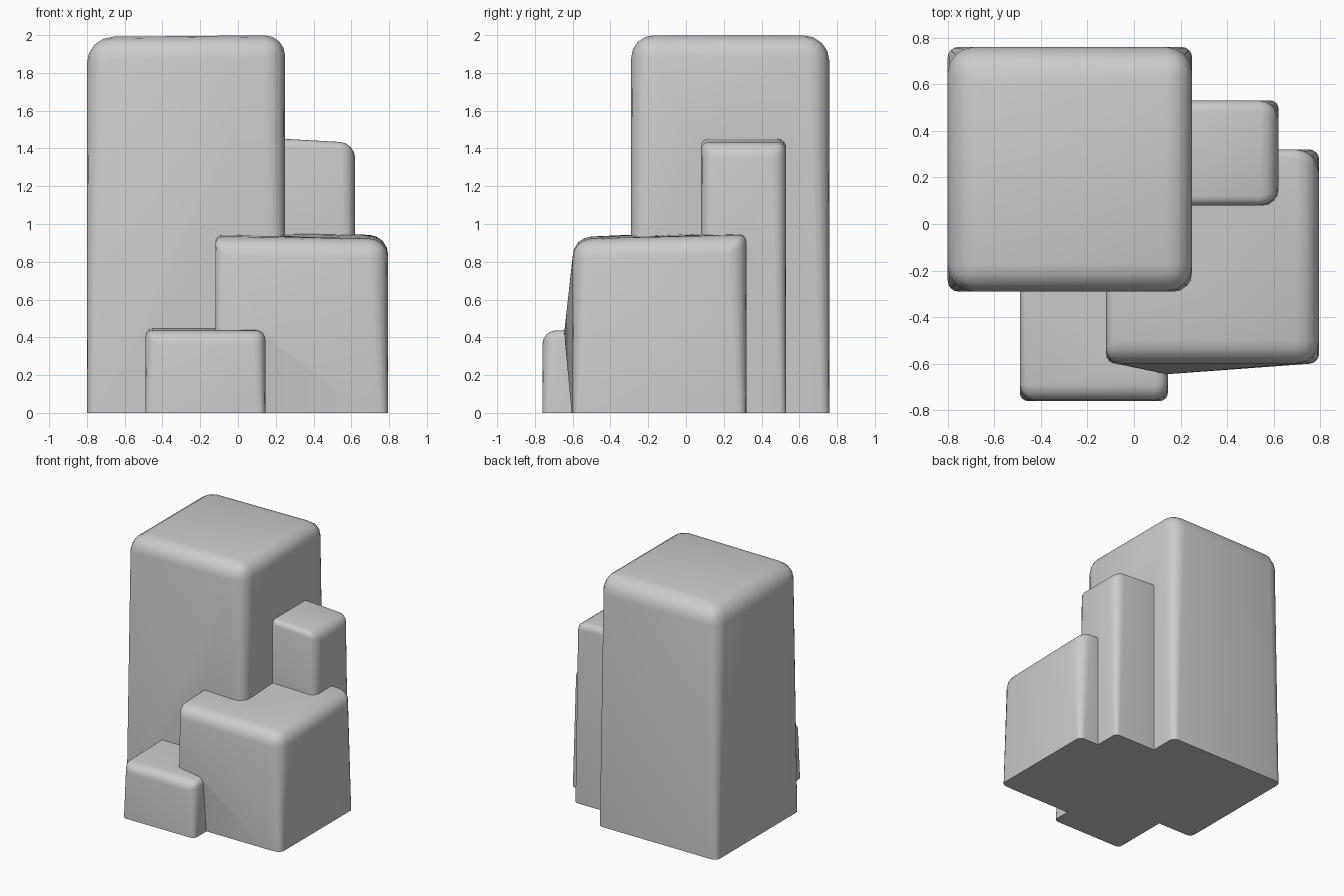
import bpy, bmesh
from mathutils import Vector

if "Cube" in bpy.data.objects:
    bpy.data.objects.remove(bpy.data.objects["Cube"])

BASE = -0.04  # blocks start slightly low, then are trimmed flat at z = 0


def block(name, x, y, tops, radius, soft, bulge=None):
    """Rounded block. tops = heights (left-front, right-front, left-back, right-back);
    soft = bevel strength per edge, keyed by the signs of its side."""
    bm = bmesh.new()
    bmesh.ops.create_cube(bm, size=2)
    layer = bm.edges.layers.float.new("bevel_weight_edge")
    for e in bm.edges:
        mid = (e.verts[0].co + e.verts[1].co) / 2
        key = tuple(round(c) for c in mid)
        e[layer] = 0 if key[2] < 0 else soft.get(key, 1.0)
    for v in bm.verts:
        i, j, k = (int(c > 0) for c in v.co)
        v.co = (x[i], y[j], tops[i + 2 * j] if k else BASE)
    me = bpy.data.meshes.new(name)
    bm.to_mesh(me)
    bm.free()
    ob = bpy.data.objects.new(name, me)
    bpy.context.collection.objects.link(ob)
    bpy.context.view_layer.objects.active = ob
    mod = ob.modifiers.new("round", 'BEVEL')
    mod.limit_method = 'WEIGHT'
    mod.width = radius
    mod.segments = 4
    bpy.ops.object.modifier_apply(modifier="round")

    # corners get crisper toward the base
    bm = bmesh.new()
    bm.from_mesh(me)
    for v in bm.verts:
        if v.co.z < BASE + 0.001:
            for cx in x:
                for cy in y:
                    corner = Vector((cx, cy, BASE))
                    if (v.co - corner).length < radius * 1.2:
                        v.co = v.co.lerp(corner, 0.6)
    # gentle swelling of the front face
    if bulge:
        bm.normal_update()
        front = max((f for f in bm.faces if f.normal.y < -0.95), key=lambda f: f.calc_area())
        bmesh.ops.poke(bm, faces=[front])["verts"][0].co = bulge
    bm.to_mesh(me)
    bm.free()
    return ob


# tall column
tower = block("rock_cluster", (-0.80, 0.25), (-0.29, 0.76), (1.99, 2.0, 1.99, 2.0), 0.14,
              {(1, 0, 1): 0.8, (0, -1, 1): 0.85, (1, 1, 0): 0.8,
               (1, -1, 0): 0.8, (-1, -1, 0): 0.8, (-1, 1, 0): 0.8})
# broad front right block
broad = block("broad_block", (-0.12, 0.795), (-0.60, 0.32), (0.93, 0.92, 0.97, 0.94), 0.10,
              {(-1, 0, 1): 0.4, (0, 1, 1): 0.4, (-1, -1, 0): 0.6},
              bulge=(0.14, -0.645, 0.42))
# slim column at the right side
slim = block("slim_column", (-0.1, 0.62), (0.08, 0.53), (1.47, 1.43, 1.47, 1.43), 0.08,
             {(0, -1, 1): 0.5, (0, 1, 1): 0.6})
# low front stone
low = block("low_stone", (-0.49, 0.145), (-0.76, -0.1), (0.435, 0.435, 0.45, 0.45), 0.07,
            {(-1, 0, 1): 0.5, (1, 0, 1): 0.7})

# merge into one body
bpy.context.view_layer.objects.active = tower
for part in (broad, slim, low):
    mod = tower.modifiers.new("join", 'BOOLEAN')
    mod.operation = 'UNION'
    mod.solver = 'EXACT'
    mod.object = part
    # stagger the hidden bases so no two are coplanar
    part.location.z = 0
    for v in part.data.vertices:
        if v.co.z < BASE + 0.001:
            v.co.z -= 0.01 * (1 + (broad, slim, low).index(part))
    bpy.ops.object.modifier_apply(modifier="join")
    bpy.data.objects.remove(part)

# flat underside
bm = bmesh.new()
bm.from_mesh(tower.data)
cut = bmesh.ops.bisect_plane(bm, geom=bm.verts[:] + bm.edges[:] + bm.faces[:], dist=1e-5,
                             plane_co=(0, 0, 0), plane_no=(0, 0, 1), clear_inner=True)
rim = [g for g in cut["geom_cut"] if isinstance(g, bmesh.types.BMEdge)]
bmesh.ops.contextual_create(bm, geom=rim)
bmesh.ops.recalc_face_normals(bm, faces=bm.faces[:])
bm.to_mesh(tower.data)
bm.free()

bpy.ops.object.select_all(action='DESELECT')
tower.select_set(True)
bpy.context.view_layer.objects.active = tower
bpy.ops.object.shade_smooth_by_angle(angle=0.6)
